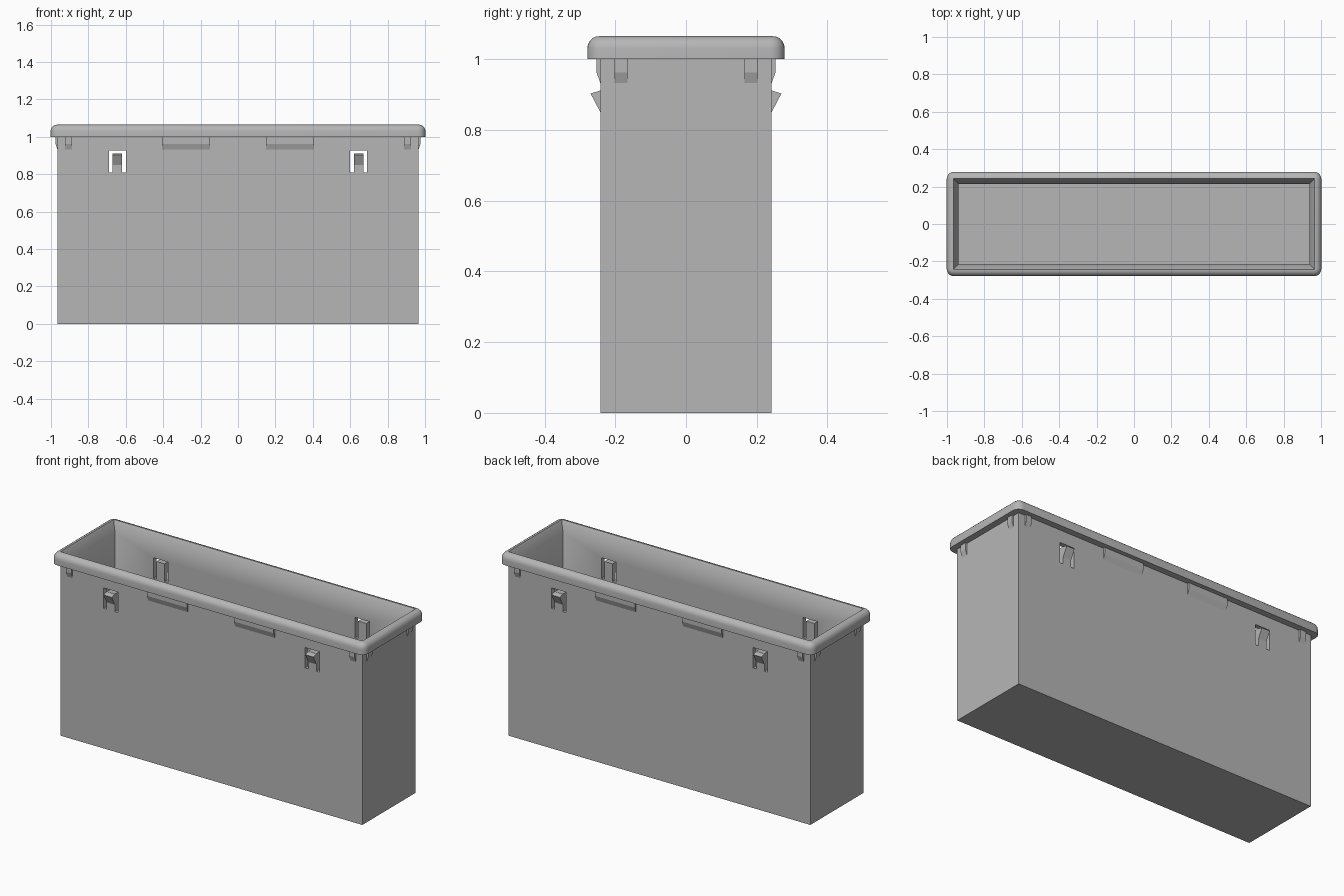
import bpy, bmesh, math
from mathutils import Vector

cube = bpy.data.objects.get("Cube")
if cube:
    bpy.data.objects.remove(cube, do_unlink=True)

grey = bpy.data.materials.new("plain grey")
grey.use_nodes = True
COLOUR = (0.47, 0.47, 0.47, 1)
grey.diffuse_color = COLOUR
grey.node_tree.nodes["Principled BSDF"].inputs["Base Color"].default_value = COLOUR

HX, HY = 0.965, 0.242      # outer wall half sizes
RIM_Z, TOP_Z = 1.0, 1.065


def finish(name, bm):
    bmesh.ops.remove_doubles(bm, verts=bm.verts, dist=1e-5)
    bmesh.ops.recalc_face_normals(bm, faces=bm.faces)
    mesh = bpy.data.meshes.new(name)
    bm.to_mesh(mesh)
    bm.free()
    mesh.materials.append(grey)
    obj = bpy.data.objects.new(name, mesh)
    bpy.context.collection.objects.link(obj)
    return obj


def ring(bm, grow, r, z, steps=5):
    """Rounded rectangle of vertices, offset outward from the wall by grow."""
    verts = []
    for i, (sx, sy) in enumerate([(1, 1), (-1, 1), (-1, -1), (1, -1)]):
        for k in range(steps + 1):
            a = math.pi / 2 * (i + k / steps)
            verts.append(bm.verts.new((sx * (HX + grow - r) + r * math.cos(a),
                                       sy * (HY + grow - r) + r * math.sin(a), z)))
    return verts


def prism(name, profile, origin, angle, width):
    """Profile of (outward, height) points, extruded along the wall."""
    out = Vector((math.cos(angle), math.sin(angle), 0))
    along = Vector((-out.y, out.x, 0))
    base = Vector((origin[0], origin[1], 0))
    bm = bmesh.new()
    ends = []
    for w in (-width / 2, width / 2):
        ends.append([bm.verts.new(base + out * u + along * w + Vector((0, 0, z)))
                     for u, z in profile])
        bm.faces.new(ends[-1])
    n = len(profile)
    for i in range(n):
        j = (i + 1) % n
        bm.faces.new((ends[0][i], ends[0][j], ends[1][j], ends[1][i]))
    return finish(name, bm)


# Open tub with rounded rim: outside wall, rim, sloped lip, inside wall
bm = bmesh.new()
sections = [(0, 0, 0), (0, 0, RIM_Z), (0.037, 0.04, RIM_Z)]
for k in range(6):
    a = math.pi / 2 * k / 5
    sections.append((0.003 + 0.034 * math.cos(a), 0.006 + 0.034 * math.cos(a),
                     TOP_Z - 0.034 + 0.034 * math.sin(a)))
sections += [(0.001, 0, TOP_Z), (-0.028, 0, 1.01), (-0.028, 0, 0.028)]
rings = [ring(bm, *s) for s in sections]
for a, b in zip(rings, rings[1:]):
    for i in range(len(a)):
        j = (i + 1) % len(a)
        bm.faces.new((a[i], a[j], b[j], b[i]))
bm.faces.new(rings[0])
bm.faces.new(rings[-1])
bmesh.ops.dissolve_degenerate(bm, dist=1e-5, edges=bm.edges)
tub = finish("tub", bm)

# Slots that free the spring clips, cut through both long walls
slot = [(-0.046, 0.81), (-0.046, 0.928), (0.046, 0.928), (0.046, 0.81),
        (0.026, 0.81), (0.026, 0.912), (-0.026, 0.912), (-0.026, 0.81)]
for side in (-1, 1):
    cutter = prism("slot_cutter", slot, (side * 0.645, 0), 0, 0.8)
    mod = tub.modifiers.new("slot", 'BOOLEAN')
    mod.operation = 'DIFFERENCE'
    mod.solver = 'EXACT'
    mod.object = cutter
    cutter.hide_render = True
    cutter.hide_set(True)
bpy.context.view_layer.objects.active = tub
tub.select_set(True)
for mod in list(tub.modifiers):
    bpy.ops.object.modifier_apply(modifier=mod.name)
bpy.ops.object.shade_smooth_by_angle(angle=math.radians(30))
for obj in [o for o in bpy.data.objects if o.name.startswith("slot_cutter")]:
    bpy.data.objects.remove(obj, do_unlink=True)

# Clip hooks and tapered supports under the rim
hook = [(-0.01, 0.85), (0, 0.85), (0.028, 0.903), (0.001, 0.911), (-0.01, 0.911)]
support = [(-0.01, RIM_Z), (0.011, RIM_Z), (0.011, 0.963), (0, 0.932), (-0.01, 0.932)]
for face in (-1, 1):
    for side in (-1, 1):
        turn = face * math.pi / 2
        prism("clip_hook", hook, (side * 0.645, face * HY), turn, 0.052)
        prism("long_support", support, (side * 0.278, face * HY), turn, 0.255)
        prism("corner_support", support, (side * 0.906, face * HY), turn, 0.036)
        prism("end_support", support, (face * HX, side * 0.184),
              0 if face > 0 else math.pi, 0.037)
